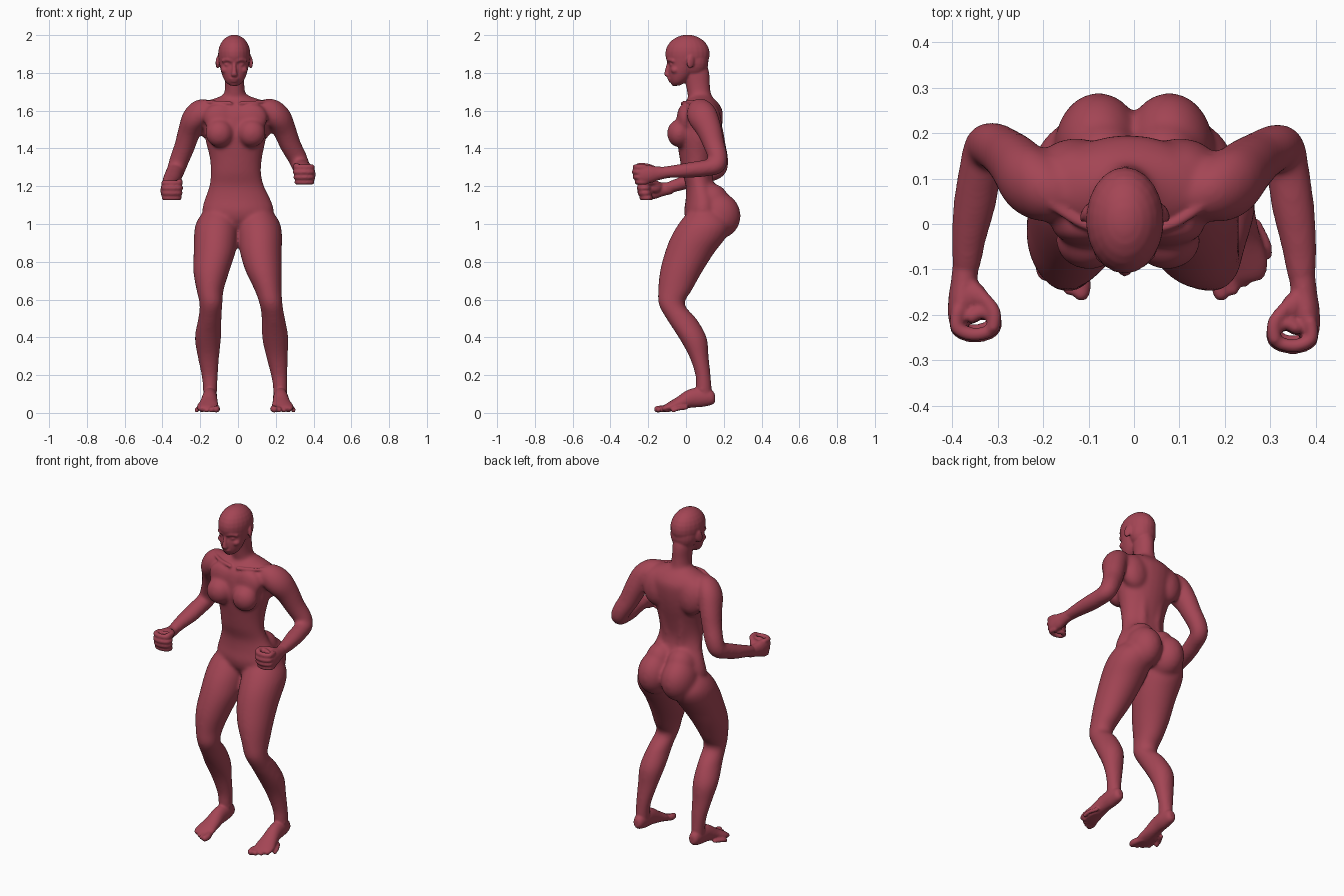
import bpy, bmesh
from math import sin, cos, pi
from mathutils import Vector, Matrix, Euler

bm = bmesh.new()


def spline(rows, n=4):
    """Catmull-Rom interpolation through rows of numbers."""
    out = []
    for i in range(len(rows) - 1):
        p = [rows[max(0, i - 1)], rows[i], rows[i + 1], rows[min(len(rows) - 1, i + 2)]]
        for k in range(n):
            t = k / n
            out.append([0.5 * (2 * b + (c - a) * t + (2 * a - 5 * b + 4 * c - d) * t * t
                               + (3 * b - a - 3 * c + d) * t ** 3) for a, b, c, d in zip(*p)])
    return out + [list(rows[-1])]


def loft(rows, ref=None, seg=24):
    """Skin ellipses (x, y, z, ra, rb); horizontal ones unless ref is given."""
    rows = spline(rows)
    pts = [Vector(r[:3]) for r in rows]
    rings = []
    for i, r in enumerate(rows):
        u, v = Vector((1, 0, 0)), Vector((0, 1, 0))
        if ref:
            t = (pts[min(i + 1, len(pts) - 1)] - pts[max(i - 1, 0)]).normalized()
            u = Vector(ref).cross(t).normalized()
            v = t.cross(u)
        a, b = max(r[3], 0.003), max(r[4], 0.003)
        rings.append([bm.verts.new(pts[i] + u * a * cos(2 * pi * k / seg) + v * b * sin(2 * pi * k / seg))
                      for k in range(seg)])
    for p, q in zip(rings, rings[1:]):
        for k in range(seg):
            m = (k + 1) % seg
            bm.faces.new((p[k], p[m], q[m], q[k]))
    bm.faces.new(rings[0][::-1])
    bm.faces.new(rings[-1])


def tube(points, radius, ref=(0, 0, 1)):
    """Round-ended tube of even thickness."""
    loft([(*p, radius, radius) for p in points], ref, 12)
    for p in (points[0], points[-1]):
        ball(p, (radius,) * 3, n=10)


def ball(c, r, rot=(0, 0, 0), n=22):
    m = Matrix.Translation(c) @ Euler(rot).to_matrix().to_4x4() @ Matrix.Diagonal((*r, 1))
    bmesh.ops.create_uvsphere(bm, u_segments=n, v_segments=n // 2 + 2, radius=1, matrix=m)


def fused(name, voxel, steps, extra=None):
    """Turn the parts gathered so far into one smoothed skin mesh."""
    bmesh.ops.recalc_face_normals(bm, faces=bm.faces)
    if extra:
        bm.from_mesh(extra)
    mesh = bpy.data.meshes.new(name)
    bm.to_mesh(mesh)
    bm.clear()
    obj = bpy.data.objects.new(name, mesh)
    bpy.context.collection.objects.link(obj)
    fuse = obj.modifiers.new("fuse", 'REMESH')
    fuse.mode, fuse.voxel_size, fuse.use_smooth_shade = 'VOXEL', voxel, True
    soften = obj.modifiers.new("soften", 'SMOOTH')
    soften.factor, soften.iterations = .5, steps
    skin = bpy.data.meshes.new_from_object(obj.evaluated_get(bpy.context.evaluated_depsgraph_get()))
    bpy.data.objects.remove(obj)
    return skin


# torso
loft([(0, .10, .98, .06, .07), (0, .10, 1.02, .16, .10), (0, .09, 1.07, .190, .10),
      (-.002, .09, 1.13, .175, .092), (-.007, .075, 1.20, .146, .076), (-.011, .06, 1.27, .134, .080),
      (-.011, .06, 1.35, .139, .094), (-.013, .065, 1.45, .161, .114), (-.013, .072, 1.53, .168, .121),
      (-.013, .078, 1.60, .178, .116), (-.013, .080, 1.645, .160, .088), (-.014, .08, 1.672, .09, .06),
      (-.015, .08, 1.69, .05, .05)])
for s in (-1, 1):
    cx = -.013
    ball((cx + s * .086, -.037, 1.480), (.074, .064, .074))            # breast
    ball((cx + s * .085, -.006, 1.56), (.085, .043, .08))              # chest muscle
    ball((cx + s * .115, .125, 1.54), (.085, .064, .11), (.1, 0, 0))   # shoulder blade
    ball((s * .078, .168, 1.045), (.098, .122, .125), (.3, 0, 0))      # buttock
    ball((s * .068, .135, 1.115), (.085, .095, .10))                   # upper buttock
    tube([(s * .05 - .005, .115, 1.18), (s * .045 - .01, .108, 1.27), (s * .055 - .012, .125, 1.42)], .036, (1, 0, 0))

# neck
loft([(-.015, .08, 1.62, .11, .06), (-.016, .078, 1.66, .074, .064), (-.017, .07, 1.69, .057, .063),
      (-.018, .062, 1.74, .052, .065), (-.02, .055, 1.80, .054, .07), (-.02, .05, 1.85, .05, .06)])

# arms
RIGHT, LEFT = (.370, -.13, 1.272), (-.370, -.105, 1.188)
arms = {
    1: [(.11, .06, 1.595, .05, .05), (.165, .07, 1.597, .072, .066), (.212, .09, 1.565, .080, .068),
        (.245, .122, 1.50, .068, .062), (.277, .148, 1.42, .057, .056), (.312, .168, 1.355, .052, .052),
        (.330, .163, 1.312, .048, .049), (.340, .11, 1.297, .045, .048), (.350, .04, 1.288, .043, .048),
        (.364, -.05, 1.279, .036, .040), (*RIGHT, .031, .031)],
    -1: [(-.13, .06, 1.595, .05, .05), (-.185, .07, 1.595, .072, .066), (-.230, .095, 1.56, .080, .066),
         (-.258, .13, 1.49, .068, .060), (-.283, .155, 1.41, .057, .055), (-.312, .173, 1.335, .052, .052),
         (-.328, .165, 1.288, .048, .049), (-.340, .11, 1.262, .045, .048), (-.350, .05, 1.238, .043, .048),
         (-.364, -.03, 1.212, .036, .040), (*LEFT, .031, .031)]}
for s in (1, -1):
    loft(arms[s], (1, 0, 0))

# legs: shared profile (y, z, rx, ry) with its own sideways line for each side
profile = [(.10, 1.08, .06, .07), (.10, 1.04, .095, .11), (.093, .99, .114, .140), (.066, .93, .117, .147),
           (.020, .85, .111, .132), (-.025, .75, .096, .113), (-.058, .65, .072, .090),
           (-.076, .575, .061, .069), (-.025, .50, .062, .080), (.035, .40, .070, .075),
           (.068, .30, .058, .052), (.090, .20, .044, .041), (.094, .14, .039, .042), (.095, .07, .036, .042)]
lines = {1: (.105, .108, .113, .117, .121, .136, .160, .175, .187, .197, .206, .218, .223, .224),
         -1: (.105, .108, .113, .117, .124, .141, .148, .143, .149, .159, .157, .150, .148, .148)}
for s in (1, -1):
    xs = lines[s]
    loft([(s * x, *p) for x, p in zip(xs, profile)])
    ball((s * xs[7], -.106, .585), (.040, .038, .045))                 # kneecap

# soften the joins of the large masses, then go on with the fine parts
base = fused("body_base", .009, 14)

# collarbones
for s in (-1, 1):
    tube([(-.013 + s * .025, -.018, 1.638), (-.013 + s * .10, .000, 1.643), (-.013 + s * .17, .045, 1.645)], .011)

# head
hx = -.02
ball((hx, .008, 1.90), (.086, .118, .102))
ball((hx, .045, 1.86), (.077, .074, .088))
loft([(hx, -.052, 1.732, .020, .016), (hx, -.042, 1.75, .044, .040), (hx, -.030, 1.78, .061, .061),
      (hx, -.020, 1.815, .072, .073), (hx, -.013, 1.845, .078, .077), (hx, -.001, 1.872, .083, .099),
      (hx, .006, 1.91, .084, .110), (hx, .01, 1.945, .065, .09)])
loft([(hx, -.088, 1.862, .009, .010), (hx, -.094, 1.835, .010, .012), (hx, -.100, 1.805, .013, .014),
      (hx, -.101, 1.788, .017, .014), (hx, -.092, 1.779, .012, .010)])
ball((hx, -.086, 1.768), (.025, .012, .007))                           # upper lip
ball((hx, -.080, 1.756), (.022, .012, .008))                           # lower lip
ball((hx, -.063, 1.742), (.022, .015, .012))                           # chin
for s in (-1, 1):
    tube([(hx + s * .014, -.094, 1.864), (hx + s * .036, -.089, 1.870), (hx + s * .060, -.068, 1.863)], .009)
    ball((hx + s * .033, -.075, 1.843), (.018, .012, .008))            # eyelid
    ball((hx + s * .047, -.056, 1.815), (.024, .024, .020))            # cheekbone
    ball((hx + s * .086, .025, 1.858), (.010, .022, .036), (-.2, 0, s * .45))   # ear


# fists
def hand(s, w):
    def at(x, y, z):
        return (w[0] + s * x, w[1] + y, w[2] + z)
    loft([(*at(-.001, .03, .001), .030, .029), (*at(.004, -.02, -.004), .037, .029),
          (*at(.008, -.06, -.008), .047, .031), (*at(.014, -.10, -.011), .049, .026),
          (*at(.016, -.120, -.011), .042, .018)], (1, 0, 0))
    ball(at(-.022, -.055, .008), (.026, .040, .032), (0, 0, -s * .5))  # thumb muscle
    curl = [(.019, -.09), (.021, -.127), (-.016, -.143), (-.058, -.132), (-.064, -.105), (-.035, -.092), (-.014, -.102)]
    for i in range(4):
        k = (.97, 1, .97, .90)[i]
        tube([at(x * k, y * k, .029 - .0265 * i) for x, y in curl], .0148 - .0006 * i)
    tube([at(-.010, -.030, .016), at(-.040, -.060, .029), at(-.062, -.090, .036), at(-.060, -.122, .036)], .0155)


hand(1, RIGHT)
hand(-1, LEFT)

# feet
for s in (1, -1):
    ax, tx = lines[s][-1], (.236 if s > 0 else .160)
    for d in (-1, 1):
        ball((s * ax + d * .027, .088, .125), (.011, .016, .016))      # ankle bone
    loft([(s * ax, .154, .080, .016, .020), (s * ax, .138, .080, .030, .038), (s * ax, .09, .083, .038, .051),
          (s * (ax + .002), .03, .077, .040, .050), (s * (ax * .5 + tx * .5), -.03, .053, .048, .036),
          (s * tx, -.08, .034, .058, .026), (s * tx, -.112, .023, .054, .018),
          (s * tx, -.125, .019, .044, .012)], (0, 0, 1))
    for i in range(5):                                                 # toes
        r = .0185 - .0013 * i - (.002 if i else 0)
        x = tx - .047 + .0255 * i
        y = -.152 + .005 * i + .004 * i * i
        tube([(s * (x * .6 + tx * .4), y + .07, .028), (s * x, y + .025, .022), (s * (x + .003), y, .001 + r)], r)

# final skin
body = bpy.data.objects.new("body", fused("body_parts", .0055, 6, base))
bpy.context.collection.objects.link(body)
skin = bpy.data.materials.new("red_skin")
skin.diffuse_color = (.37, .06, .09, 1)
body.data.materials.append(skin)
